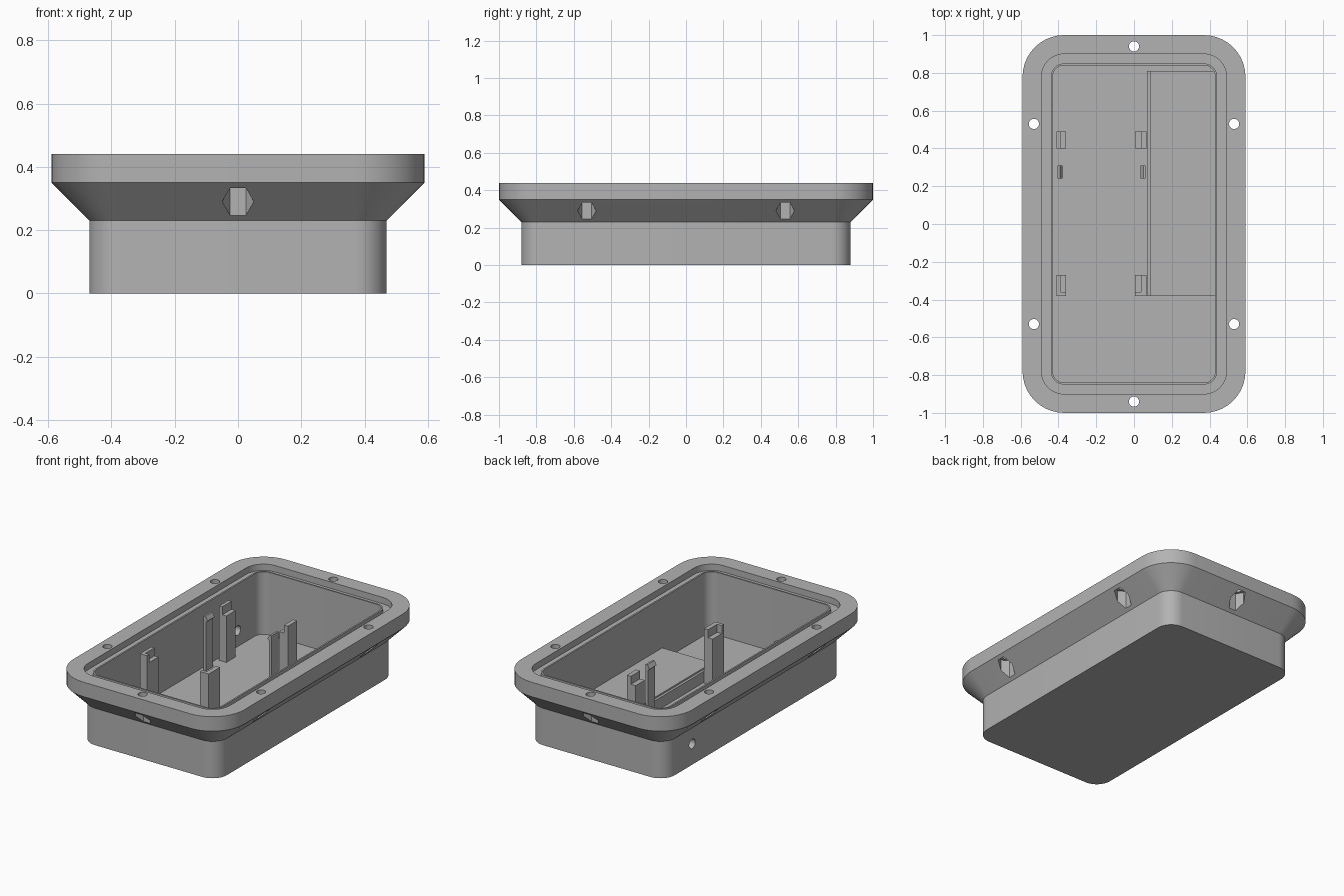
import bpy
import bmesh
from math import sin, cos, pi, radians
from mathutils import Matrix, Vector

cube = bpy.data.objects.get("Cube")
if cube:
    bpy.data.objects.remove(cube, do_unlink=True)

grey = bpy.data.materials.new("plain grey")
grey.use_nodes = True
grey.diffuse_color = (0.45, 0.45, 0.45, 1)
grey.node_tree.nodes["Principled BSDF"].inputs["Base Color"].default_value = grey.diffuse_color


def make(name, bm):
    bmesh.ops.recalc_face_normals(bm, faces=bm.faces)
    mesh = bpy.data.meshes.new(name)
    bm.to_mesh(mesh)
    bm.free()
    mesh.materials.append(grey)
    obj = bpy.data.objects.new(name, mesh)
    bpy.context.collection.objects.link(obj)
    return obj


def ring(bm, half_x, half_y, radius, z, steps=10):
    """Rounded rectangle of vertices at height z."""
    verts = []
    for quarter, (sx, sy) in enumerate([(1, 1), (-1, 1), (-1, -1), (1, -1)]):
        for i in range(steps + 1):
            a = (quarter + i / steps) * pi / 2
            verts.append(bm.verts.new((sx * (half_x - radius) + radius * cos(a),
                                       sy * (half_y - radius) + radius * sin(a), z)))
    return verts


def extrude(bm, outline, direction):
    """Solid made by sweeping a flat outline along a vector."""
    face = bm.faces.new([bm.verts.new(p) for p in outline])
    moved = bmesh.ops.extrude_face_region(bm, geom=[face], use_keep_orig=True)["geom"]
    bmesh.ops.translate(bm, vec=direction, verts=[v for v in moved if isinstance(v, bmesh.types.BMVert)])


def box(bm, x0, x1, y0, y1, z0, z1):
    extrude(bm, [(x0, y0, z0), (x1, y0, z0), (x1, y1, z0), (x0, y1, z0)], Vector((0, 0, z1 - z0)))


def prism(name, sides, radius, depth, centre, rotation):
    bm = bmesh.new()
    bmesh.ops.create_cone(bm, cap_ends=True, segments=sides, radius1=radius, radius2=radius,
                          depth=depth, matrix=Matrix.Translation(centre) @ rotation)
    return make(name, bm)


def cut(target, cutter):
    cutter.hide_render = True
    mod = target.modifiers.new("cut", "BOOLEAN")
    mod.operation = "DIFFERENCE"
    mod.solver = "EXACT"
    mod.object = cutter
    bpy.context.view_layer.objects.active = target
    bpy.ops.object.modifier_apply(modifier=mod.name)
    bpy.data.objects.remove(cutter, do_unlink=True)


# Housing: offsets of one rounded rectangle, outside, over the rim, into the cavity
FLOOR = 0.03
bm = bmesh.new()
levels = [(0, 0), (0, 0.23), (0.12, 0.35), (0.12, 0.44), (0.02, 0.44), (0.02, 0.40),
          (-0.03, 0.40), (-0.03, 0.42), (-0.04, 0.42), (-0.04, FLOOR)]
rings = [ring(bm, 0.47 + d, 0.88 + d, 0.10 + d, z) for d, z in levels]
for low, high in zip(rings, rings[1:]):
    for i in range(len(low)):
        j = (i + 1) % len(low)
        bm.faces.new((low[i], low[j], high[j], high[i]))
bm.faces.new(rings[0])
bm.faces.new(rings[-1])
housing = make("housing", bm)

# Screw holes with hexagonal nut pockets below
spots = [(0, -0.94, 0), (0, 0.94, 0)]
spots += [(sx * 0.53, sy * 0.53, pi / 2) for sx in (-1, 1) for sy in (-1, 1)]
for x, y, turn in spots:
    cut(housing, prism("screw_cutter", 24, 0.027, 0.4, (x, y, 0.4), Matrix()))
    # First cone vertex lies on +y, so quarter turn it for the end pockets
    cut(housing, prism("nut_cutter", 6, 0.05, 0.2, (x, y, 0.26),
                       Matrix.Rotation(pi / 2 - turn, 4, "Z")))

# Cable hole in the side wall
cut(housing, prism("cable_cutter", 24, 0.03, 0.2, (-0.45, 0.61, 0.13),
                   Matrix.Rotation(pi / 2, 4, "Y")))

# Raised bay along one side, with its thin side wall
bm = bmesh.new()
box(bm, 0.085, 0.435, -0.38, 0.81, FLOOR - 0.01, 0.11)
box(bm, 0.07, 0.085, -0.38, 0.81, FLOOR - 0.01, 0.10)
make("raised_bay", bm)

# Board supports: tall outer half, lower inner ledge, end stop on the front pair
TOP, LEDGE = 0.37, 0.32
for side, outer, middle, inner in (("right", -0.41, -0.388, -0.36), ("left", 0.065, 0.037, 0.005)):
    lo, hi = sorted((outer, middle))
    ledge = sorted((middle, inner))
    for end, y0, y1 in (("back", 0.40, 0.49), ("front", -0.36, -0.27)):
        bm = bmesh.new()
        box(bm, lo, hi, y0, y1, FLOOR - 0.01, TOP)
        box(bm, *ledge, y0, y1, FLOOR - 0.01, LEDGE)
        if end == "front":
            box(bm, min(outer, inner), max(outer, inner), y0 - 0.022, y0, FLOOR - 0.01, TOP)
        make(f"{end}_{side}_support", bm)

# Snap clips: thin upright with a wedge hook facing the board
for side, x, s in (("right", -0.405, 1), ("left", 0.062, -1)):
    bm = bmesh.new()
    profile = [(0, FLOOR - 0.01), (0, TOP), (0.012, TOP), (0.027, TOP - 0.025),
               (0.016, TOP - 0.035), (0.016, FLOOR - 0.01)]
    extrude(bm, [(x + s * dx, 0.24, z) for dx, z in profile], Vector((0, 0.07, 0)))
    make(f"{side}_clip", bm)

# Smooth round corners, keep hard edges
bpy.ops.object.select_all(action="DESELECT")
housing.select_set(True)
bpy.context.view_layer.objects.active = housing
bpy.ops.object.shade_smooth_by_angle(angle=radians(30))
